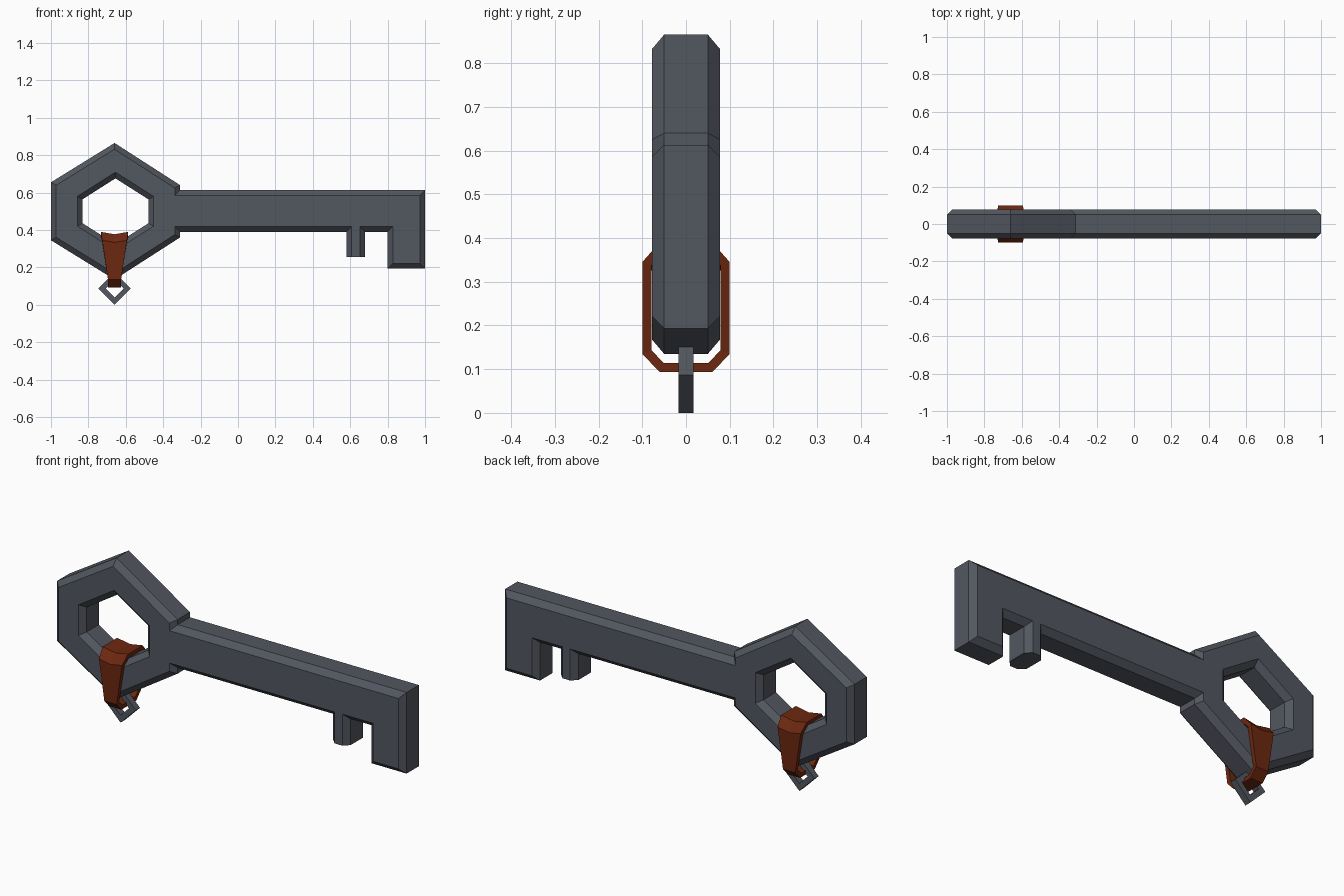
import bpy, bmesh
from mathutils import Vector

if "Cube" in bpy.data.objects:
    bpy.data.objects.remove(bpy.data.objects["Cube"])


def material(name, rgb):
    m = bpy.data.materials.new(name)
    m.diffuse_color = (*rgb, 1)
    m.use_nodes = True
    m.node_tree.nodes["Principled BSDF"].inputs["Base Color"].default_value = m.diffuse_color
    return m


iron = material("dark iron", (0.085, 0.095, 0.115))
leather = material("brown leather", (0.15, 0.021, 0.005))


def finish(bm, name, mat):
    bmesh.ops.recalc_face_normals(bm, faces=bm.faces[:])
    me = bpy.data.meshes.new(name)
    bm.to_mesh(me)
    bm.free()
    me.materials.append(mat)
    ob = bpy.data.objects.new(name, me)
    bpy.context.collection.objects.link(ob)
    return ob


def inset(loop, d, flat_z=None):
    """Mitred inset towards the left of travel; points at flat_z keep their height."""
    out = []
    n = len(loop)
    for i in range(n):
        a, b, c = (Vector(loop[j % n]) for j in (i - 1, i, i + 1))
        u, v = (b - a).normalized(), (c - b).normalized()
        n1, n2 = Vector((-u.y, u.x)), Vector((-v.y, v.x))
        p = b + (n1 + n2) * (d / (1 + n1.dot(n2)))
        if flat_z is not None and abs(b.y - flat_z) < 1e-5:
            p.y = b.y
        out.append(p)
    return out


def plate(name, loops, layers, mat, flat_z=None):
    """Loft x-z loops through (y, inset) layers and cap both ends."""
    bm = bmesh.new()
    ends = ([], [])
    for loop in loops:
        rings = [[bm.verts.new((p[0], y, p[1])) for p in inset(loop, d, flat_z)]
                 for y, d in layers]
        n = len(loop)
        for r, s in zip(rings, rings[1:]):
            for i in range(n):
                j = (i + 1) % n
                bm.faces.new((r[i], r[j], s[j], s[i]))
        for k, r in ((0, rings[0]), (1, rings[-1])):
            ends[k].extend(bm.edges.get((r[i], r[(i + 1) % n])) for i in range(n))
    for e in ends:
        bmesh.ops.triangle_fill(bm, edges=e, use_beauty=True)
    bmesh.ops.dissolve_limit(bm, angle_limit=0.001, verts=bm.verts[:], edges=bm.edges[:])
    return finish(bm, name, mat)


# Key: hexagonal bow with a hole, shaft and two teeth, chamfered all round
CX = -0.66
outline = [(CX, 0.135), (-0.31, 0.36), (-0.31, 0.39), (0.58, 0.39), (0.58, 0.255),
           (0.68, 0.255), (0.68, 0.39), (0.80, 0.39), (0.80, 0.193), (1.0, 0.193),
           (1.0, 0.613), (-0.31, 0.613), (-0.31, 0.64), (CX, 0.865),
           (-1.0, 0.655), (-1.0, 0.345)]
hx = -0.655
hole = [(hx, 0.324), (hx - 0.176, 0.436), (hx - 0.176, 0.564),
        (hx, 0.676), (hx + 0.176, 0.564), (hx + 0.176, 0.436)]
plate("key_body", [outline, hole],
      [(-0.078, 0.028), (-0.05, 0), (0.05, 0), (0.078, 0.028)], iron, flat_z=0.255)

# Small diamond link hanging from the strap
def diamond(r, s):
    return [(CX, 0.087 - r), (CX + s * r, 0.087), (CX, 0.087 + r), (CX - s * r, 0.087)]


plate("diamond_link", [diamond(0.087, 1), diamond(0.048, -1)],
      [(-0.017, 0), (0.017, 0)], iron)

# Leather strap: closed tapering band, creased along its middle at the top
half = [(0.06, 0.093, 0.035, 0), (0.1, 0.135, 0.035, 0),
        (0.1, 0.345, 0.066, 0.012), (0.06, 0.39, 0.073, 0.013)]   # y, z, half width, dip
path = half + [(-y, z, w, d) for y, z, w, d in reversed(half)]
outer = [(y, z) for y, z, w, d in path]
inner = inset(outer, 0.021)
bm = bmesh.new()
sections = []
for (y, z, w, dip), q in zip(path, inner):
    across = [(-w, 0), (0, -dip), (w, 0)]
    sections.append([bm.verts.new((CX + x, y, z + dz)) for x, dz in across] +
                    [bm.verts.new((CX + x, q[0], q[1] + dz)) for x, dz in reversed(across)])
for a, b in zip(sections, sections[1:] + sections[:1]):
    for i in range(6):
        j = (i + 1) % 6
        bm.faces.new((a[i], a[j], b[j], b[i]))
finish(bm, "leather_strap", leather)
